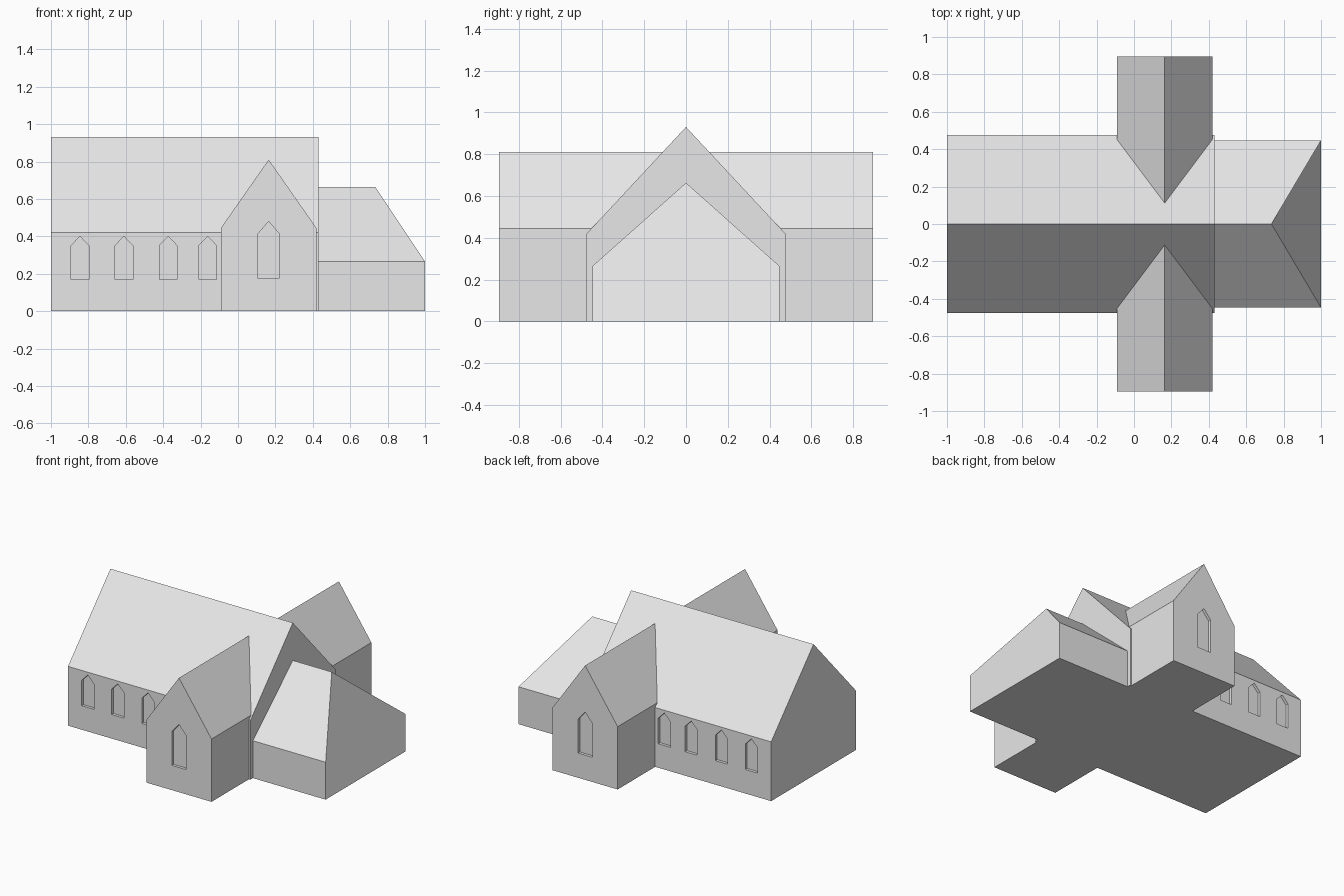
import bpy
import bmesh
from mathutils import Vector

if "Cube" in bpy.data.objects:
    bpy.data.objects.remove(bpy.data.objects["Cube"])

GREY = (0.8, 0.8, 0.8, 1)
stone = bpy.data.materials.new("plain_grey")
stone.use_nodes = True
stone.diffuse_color = GREY
stone.node_tree.nodes["Principled BSDF"].inputs["Base Color"].default_value = GREY


def gable(width, bottom, eaves, ridge):
    """Pointed five-sided outline, as (across, up) pairs."""
    h = width / 2
    return [(-h, bottom), (h, bottom), (h, eaves), (0, ridge), (-h, eaves)]


def prism(name, outline, axis, start, end, centre=0):
    """Extrude an outline along x or y."""
    bm = bmesh.new()
    if axis == "x":
        verts = [bm.verts.new((start, a + centre, z)) for a, z in outline]
        step = Vector((end - start, 0, 0))
    else:
        verts = [bm.verts.new((a + centre, start, z)) for a, z in outline]
        step = Vector((0, end - start, 0))
    face = bm.faces.new(verts)
    grown = bmesh.ops.extrude_face_region(bm, geom=[face], use_keep_orig=True)
    moved = [g for g in grown["geom"] if isinstance(g, bmesh.types.BMVert)]
    bmesh.ops.translate(bm, verts=moved, vec=step)
    bmesh.ops.recalc_face_normals(bm, faces=bm.faces)
    mesh = bpy.data.meshes.new(name)
    bm.to_mesh(mesh)
    bm.free()
    mesh.materials.append(stone)
    obj = bpy.data.objects.new(name, mesh)
    bpy.context.collection.objects.link(obj)
    return obj


def cut_windows(wall, centres, outline, wall_y, depth=0.02):
    """Recess pointed windows into both long sides of a part."""
    for x in centres:
        for side in (-1, 1):
            cutter = prism("window_cutter", outline, "y",
                           side * (wall_y - depth), side * (wall_y + 0.1), x)
            cutter.hide_render = True
            mod = wall.modifiers.new("window", "BOOLEAN")
            mod.operation = "DIFFERENCE"
            mod.solver = "EXACT"
            mod.object = cutter
            bpy.context.view_layer.objects.active = wall
            bpy.ops.object.modifier_apply(modifier=mod.name)
            bpy.data.objects.remove(cutter)


# Nave with four windows along each side
nave = prism("nave", gable(0.95, 0, 0.42, 0.93), "x", -1, 0.43)
cut_windows(nave, (-0.845, -0.61, -0.373, -0.162),
            gable(0.095, 0.17, 0.35, 0.4), 0.475)

# Transept crossing the nave, one window in each gable
transept = prism("transept", gable(0.51, 0, 0.445, 0.81), "y", -0.895, 0.895, 0.164)
cut_windows(transept, (0.164,), gable(0.112, 0.175, 0.415, 0.48), 0.895)

# Chancel: its far ridge end is pulled back to make a hipped roof
chancel = prism("chancel", gable(0.894, 0, 0.265, 0.663), "x", 0.4, 1)
for v in chancel.data.vertices:
    if v.co.x > 0.9 and v.co.z > 0.6:
        v.co.x = 0.735
